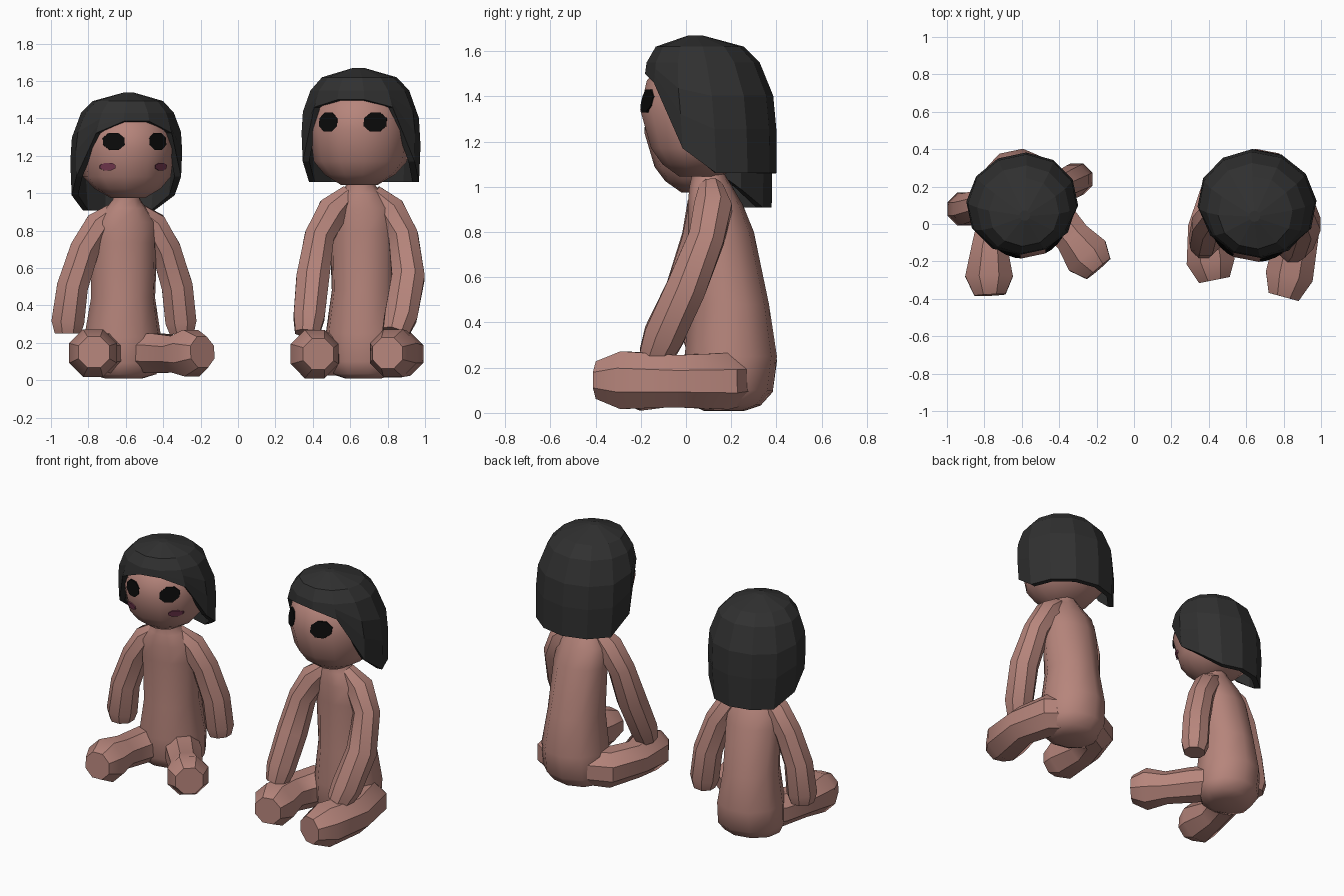
import bpy, bmesh
from math import sin, cos, pi, radians, sqrt
from mathutils import Vector, Matrix

if "Cube" in bpy.data.objects:
    bpy.data.objects.remove(bpy.data.objects["Cube"])


def material(name, rgb):
    m = bpy.data.materials.new(name)
    m.diffuse_color = (*rgb, 1)
    m.use_nodes = True
    m.node_tree.nodes["Principled BSDF"].inputs["Base Color"].default_value = m.diffuse_color
    return m


SKIN = material("skin", (0.47, 0.235, 0.2))
HAIR = material("hair", (0.03, 0.03, 0.03))
EYE = material("eye", (0.003, 0.003, 0.003))
BLUSH = material("blush", (0.2, 0.045, 0.09))


def skin(name, rings, mat, cap_end=True, angle=35):
    """Bridge a list of point rings into a mesh object."""
    bm = bmesh.new()
    loops = [[bm.verts.new(p) for p in r] for r in rings]
    for a, b in zip(loops, loops[1:]):
        n = len(a)
        for i in range(n):
            bm.faces.new((a[i], a[(i + 1) % n], b[(i + 1) % n], b[i]))
    bm.faces.new(loops[0])
    if cap_end and len(loops) > 1:
        bm.faces.new(loops[-1])
    bmesh.ops.recalc_face_normals(bm, faces=bm.faces)
    me = bpy.data.meshes.new(name)
    bm.to_mesh(me)
    bm.free()
    if angle:
        me.shade_smooth()
        me.set_sharp_from_angle(angle=radians(angle))
    me.materials.append(mat)
    ob = bpy.data.objects.new(name, me)
    bpy.context.collection.objects.link(ob)
    return ob


def sample(profile, z):
    """Interpolate (z, rx, ry, yc) in a profile sorted by rising z."""
    z = min(max(z, profile[0][0]), profile[-1][0])
    for a, b in zip(profile, profile[1:]):
        if z <= b[0]:
            t = (z - a[0]) / (b[0] - a[0])
            return [p + (q - p) * t for p, q in zip(a, b)][1:]


def on_profile(profile, z, ang):
    # angle 0 points to the front (-y)
    rx, ry, yc = sample(profile, z)
    return Vector((rx * sin(ang), yc - ry * cos(ang), z))


def tube(name, path, sides=8):
    """Limb: path of (x, y, z, radius)."""
    pts = [Vector(p[:3]) for p in path]
    rings = []
    for i, p in enumerate(pts):
        t = (pts[min(i + 1, len(pts) - 1)] - pts[max(i - 1, 0)]).normalized()
        ref = Vector((0, 0, 1)) if abs(pts[-1].z - pts[0].z) < 0.2 else Vector((0, 1, 0))
        u = t.cross(ref).normalized()
        v = t.cross(u)
        r = path[i][3]
        rings.append([p + r * (u * cos(a) + v * sin(a))
                      for a in [(k + 0.5) * 2 * pi / sides for k in range(sides)]])
    skin(name, rings, SKIN, angle=40)


# profiles: z, half width, half depth, centre y
TORSO = [(0.01, 0.1, 0.09, 0.17), (0.035, 0.18, 0.15, 0.18), (0.1, 0.21, 0.19, 0.195),
         (0.25, 0.21, 0.205, 0.2), (0.48, 0.175, 0.18, 0.19), (0.8, 0.18, 0.145, 0.155),
         (0.92, 0.17, 0.12, 0.13), (1.0, 0.11, 0.095, 0.11), (1.05, 0.075, 0.075, 0.1),
         (1.09, 0.07, 0.07, 0.09)]
HEAD = [(1.045, 0.1, 0.09, 0.06), (1.1, 0.19, 0.18, 0.075), (1.17, 0.25, 0.245, 0.09),
        (1.34, 0.27, 0.29, 0.085), (1.47, 0.24, 0.24, 0.065), (1.55, 0.15, 0.14, 0.05)]
MOP = [(0.95, 0.29, 0.265, 0.13), (1.06, 0.31, 0.28, 0.12), (1.3, 0.322, 0.288, 0.11),
       (1.44, 0.31, 0.285, 0.095), (1.55, 0.265, 0.25, 0.075), (1.62, 0.2, 0.195, 0.06),
       (1.67, 0.03, 0.03, 0.04)]


def doll(tag, x, yaw, body_k, head_z, head_k, hair_ends, arms, legs, blush):
    rot = Matrix.Translation((x, 0.12, 0)) @ Matrix.Rotation(radians(yaw), 4, 'Z') @ Matrix.Translation((0, -0.12, 0))
    body = rot @ Matrix.Diagonal((1, 1, body_k, 1))
    kxy = 0.4 + 0.6 * head_k
    head = rot @ Matrix.Translation((0, 0.1, head_z)) @ Matrix.Diagonal((kxy, kxy, head_k, 1)) @ Matrix.Translation((0, -0.1, -1.05))

    # torso and head
    for part, prof, n, m in (("torso", TORSO, 10, body), ("head", HEAD, 12, head)):
        skin(f"{tag}_{part}", [[m @ on_profile(prof, p[0], (k + 0.5) * 2 * pi / n) for k in range(n)]
                               for p in prof], SKIN, angle=48)

    # hair: each column of the cap ends at its own height
    columns = [((k + 0.5) * pi / 6, hair_ends[min(k, 11 - k)]) for k in range(12)]
    rings = [[head @ on_profile(MOP, z, a) for a, _ in columns] for z in (1.67, 1.62, 1.55)]
    for f in (0.3, 0.6, 1):
        rings.append([head @ on_profile(MOP, 1.55 + (end - 1.55) * f, a) for a, end in columns])
    hair = skin(f"{tag}_hair", rings, HAIR, cap_end=False, angle=0)
    mod = hair.modifiers.new("thickness", 'SOLIDIFY')
    mod.thickness = 0.035
    mod.offset = -1

    # facial patches laid on the head surface
    def patch(name, cx, cz, w, h, mat):
        ring = []
        for k in range(8):
            a = (k + 0.5) * pi / 4
            px, pz = cx + w * cos(a), cz + h * sin(a)
            rx, ry, yc = sample(HEAD, pz)
            y = yc - ry * sqrt(max(0, 1 - (px / rx) ** 2))
            ring.append(Vector((px, y - 0.004, pz)))
        back = [head @ (p + Vector((0, 0.025, 0))) for p in ring]
        skin(name, [[head @ p for p in ring], back], mat, angle=0)

    for side, s in (("left", -1), ("right", 1)):
        patch(f"{tag}_{side}_eye", s * 0.128, 1.38, 0.06, 0.055, EYE)
        if blush:
            patch(f"{tag}_{side}_cheek", s * 0.155, 1.23, 0.042, 0.025, BLUSH)
    for side, arm, leg in zip(("left", "right"), arms, legs):
        tube(f"{tag}_{side}_arm", arm)
        tube(f"{tag}_{side}_leg", leg)


doll("small_doll", -0.6, 12, 0.92, 0.98, 0.9, (1.5, 1.43, 1.17, 1.06, 0.97, 0.97),
     arms=[[(-0.65, 0.12, 0.91, 0.05), (-0.74, 0.11, 0.83, 0.085), (-0.82, 0.1, 0.7, 0.085),
            (-0.885, 0.08, 0.5, 0.09), (-0.91, 0.08, 0.31, 0.095), (-0.91, 0.08, 0.25, 0.075)],
           [(-0.55, 0.14, 0.91, 0.05), (-0.46, 0.17, 0.83, 0.085), (-0.385, 0.2, 0.7, 0.085),
            (-0.325, 0.23, 0.5, 0.09), (-0.305, 0.24, 0.31, 0.09), (-0.3, 0.24, 0.25, 0.07)]],
     legs=[[(-0.62, 0.22, 0.15, 0.11), (-0.72, 0.06, 0.145, 0.115), (-0.77, -0.12, 0.14, 0.105),
            (-0.775, -0.28, 0.145, 0.138), (-0.77, -0.38, 0.15, 0.09)],
           [(-0.57, 0.2, 0.15, 0.11), (-0.44, 0.06, 0.145, 0.115), (-0.33, -0.07, 0.14, 0.105),
            (-0.25, -0.17, 0.145, 0.135), (-0.19, -0.24, 0.15, 0.09)]], blush=True)

doll("tall_doll", 0.66, -11, 1.0, 1.05, 1.0, (1.5, 1.46, 1.17, 1.06, 1.06, 1.06),
     arms=[[(0.6, 0.1, 1.0, 0.055), (0.51, 0.09, 0.91, 0.09), (0.435, 0.06, 0.77, 0.085),
            (0.4, 0.0, 0.55, 0.095), (0.38, -0.09, 0.34, 0.09), (0.37, -0.12, 0.25, 0.07)],
           [(0.72, 0.11, 1.0, 0.055), (0.81, 0.12, 0.91, 0.09), (0.885, 0.09, 0.77, 0.085),
            (0.91, 0.0, 0.55, 0.095), (0.87, -0.1, 0.34, 0.095), (0.84, -0.14, 0.25, 0.075)]],
     legs=[[(0.62, 0.24, 0.15, 0.12), (0.46, 0.16, 0.14, 0.125), (0.395, -0.02, 0.14, 0.115),
            (0.41, -0.2, 0.14, 0.14), (0.43, -0.3, 0.14, 0.09)],
           [(0.7, 0.24, 0.15, 0.12), (0.83, 0.16, 0.14, 0.135), (0.875, -0.04, 0.14, 0.125),
            (0.83, -0.28, 0.145, 0.138), (0.8, -0.39, 0.145, 0.09)]], blush=False)
